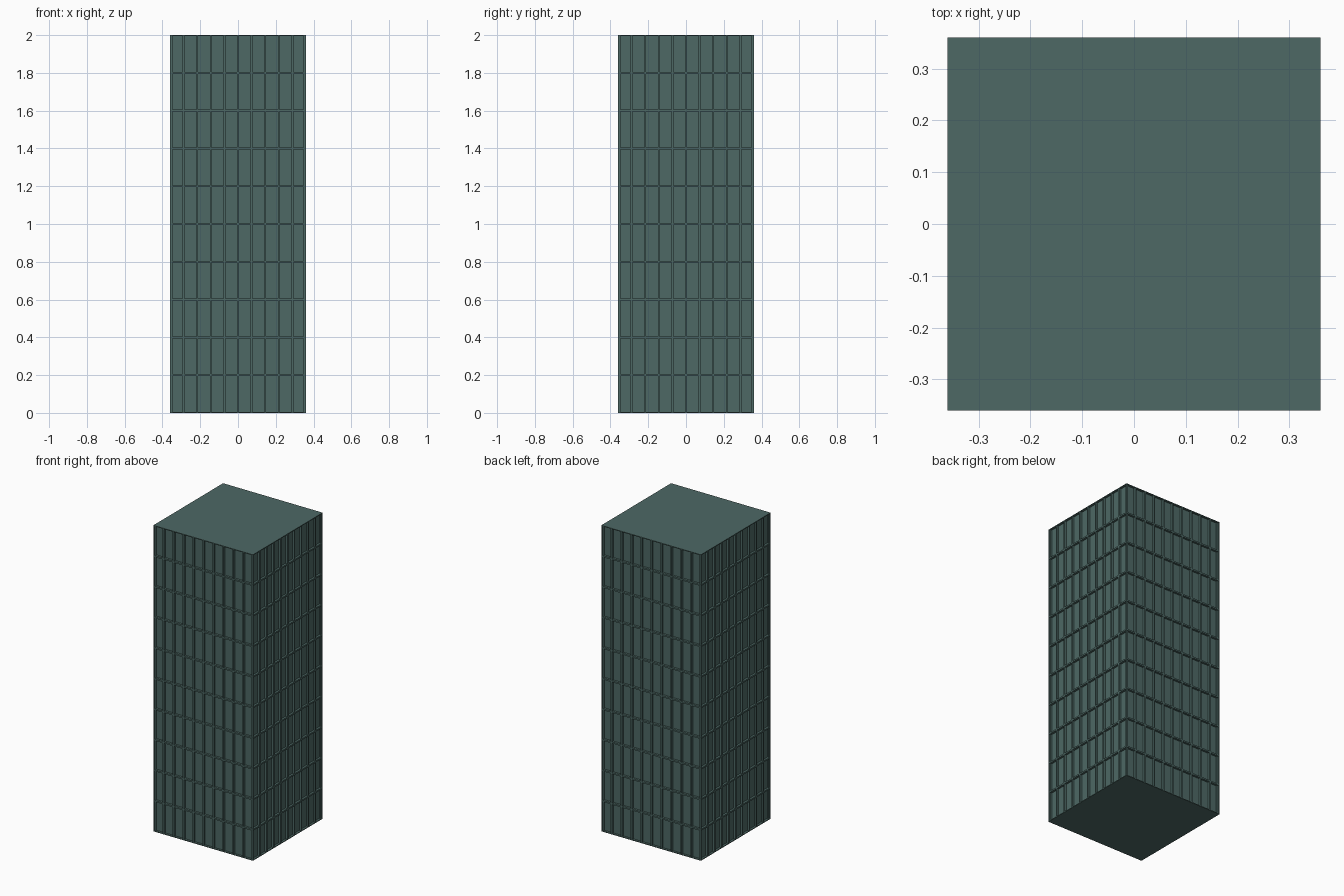
import bpy, bmesh
from mathutils import Matrix, Vector
from math import pi

if "Cube" in bpy.data.objects:
    bpy.data.objects.remove(bpy.data.objects["Cube"])

WIDTH, HEIGHT = 0.72, 2.0
COLS, FLOORS = 10, 10
FRAME, RECESS = 0.007, 0.014

bm = bmesh.new()

# Four facades, each a grid of window bays
bays = []
for side in range(4):
    turn = Matrix.Rotation(side * pi / 2, 3, 'Z')
    grid = [[bm.verts.new(turn @ Vector((-WIDTH / 2 + WIDTH * c / COLS,
                                         -WIDTH / 2,
                                         HEIGHT * f / FLOORS)))
             for c in range(COLS + 1)] for f in range(FLOORS + 1)]
    for f in range(FLOORS):
        for c in range(COLS):
            bays.append(bm.faces.new((grid[f][c], grid[f][c + 1],
                                      grid[f + 1][c + 1], grid[f + 1][c])))
bm.normal_update()

# Flush frame around every bay, then the window pane pushed inwards
bmesh.ops.inset_individual(bm, faces=bays, thickness=FRAME)
panes = bmesh.ops.extrude_discrete_faces(bm, faces=bays)["faces"]
for pane in panes:
    push = pane.normal.copy() * -RECESS
    bmesh.ops.translate(bm, verts=list(pane.verts), vec=push)

# Weld the facades, then close the roof and base
bmesh.ops.remove_doubles(bm, verts=bm.verts[:], dist=1e-4)
bmesh.ops.holes_fill(bm, edges=[e for e in bm.edges if e.is_boundary], sides=0)
bmesh.ops.recalc_face_normals(bm, faces=bm.faces[:])

mesh = bpy.data.meshes.new("tower_block")
bm.to_mesh(mesh)
bm.free()
tower = bpy.data.objects.new("tower_block", mesh)
bpy.context.collection.objects.link(tower)

# Dark green-grey cladding
mat = bpy.data.materials.new("cladding")
mat.diffuse_color = (0.075, 0.14, 0.13, 1)
mat.use_nodes = True
mat.node_tree.nodes["Principled BSDF"].inputs["Base Color"].default_value = mat.diffuse_color
mesh.materials.append(mat)
